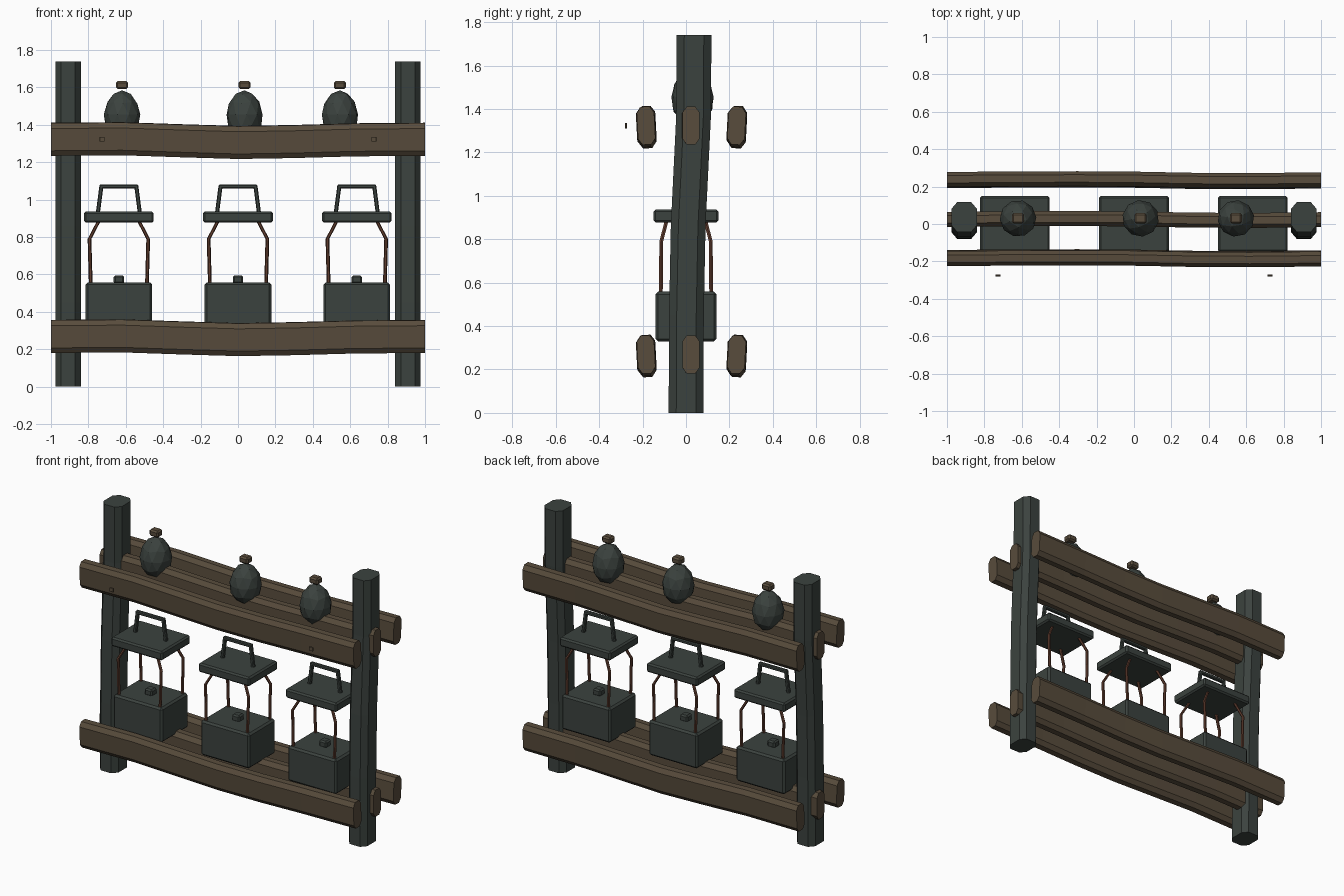
import bpy
import bmesh
import math
from mathutils import Vector, Matrix

cube = bpy.data.objects.get("Cube")
if cube:
    bpy.data.objects.remove(cube, do_unlink=True)


def material(name, rgb):
    m = bpy.data.materials.new(name)
    m.use_nodes = True
    m.diffuse_color = (*rgb, 1)
    m.node_tree.nodes["Principled BSDF"].inputs["Base Color"].default_value = (*rgb, 1)
    return m


IRON = material("dark green iron", (0.044, 0.055, 0.049))
WOOD = material("brown wood", (0.098, 0.072, 0.045))
RUST = material("rusty copper", (0.115, 0.045, 0.027))


def finish(bm, name, mat):
    bmesh.ops.recalc_face_normals(bm, faces=bm.faces)
    mesh = bpy.data.meshes.new(name)
    bm.to_mesh(mesh)
    bm.free()
    mesh.materials.append(mat)
    obj = bpy.data.objects.new(name, mesh)
    bpy.context.collection.objects.link(obj)
    return obj


def box(name, centre, size, bevel, mat):
    bm = bmesh.new()
    bmesh.ops.create_cube(bm, size=1)
    bmesh.ops.scale(bm, vec=size, verts=bm.verts)
    bmesh.ops.bevel(bm, geom=bm.edges[:], offset=bevel, segments=1, affect='EDGES')
    bmesh.ops.translate(bm, vec=centre, verts=bm.verts)
    return finish(bm, name, mat)


def chamfered(w, h, cw, ch):
    """Eight-sided outline of a timber with cut corners."""
    a, b = w / 2, h / 2
    return [(a, b - ch), (a - cw, b), (cw - a, b), (-a, b - ch),
            (-a, ch - b), (cw - a, -b), (a - cw, -b), (a, ch - b)]


def loft(name, path, section, u, v, mat):
    """Carry one section, spanned by axes u and v, along a list of points."""
    bm = bmesh.new()
    rings = [[bm.verts.new(Vector(p) + u * a + v * b) for a, b in section] for p in path]
    n = len(section)
    for r0, r1 in zip(rings, rings[1:]):
        for i in range(n):
            j = (i + 1) % n
            bm.faces.new((r0[i], r0[j], r1[j], r1[i]))
    bm.faces.new(rings[0])
    bm.faces.new(rings[-1])
    return finish(bm, name, mat)


X, Y, Z = Vector((1, 0, 0)), Vector((0, 1, 0)), Vector((0, 0, 1))

# Posts, leaning gently backwards
for side, word in ((-1, "right"), (1, "left")):
    bow = [(0, 0), (0.45, 0.002), (0.86, 0.01), (1.37, 0.035), (1.74, 0.037)]
    loft(word + "_post", [(side * 0.908, y, z) for z, y in bow],
         chamfered(0.135, 0.16, 0.03, 0.035), X, Y, IRON)

# Sagging rails, three per level
sag = [(-1, 0, 0), (-0.62, 0.003, 0.003), (-0.3, 0.004, -0.008), (0, 0.002, -0.017),
       (0.3, -0.004, -0.012), (0.62, -0.006, -0.003), (1, -0.002, 0)]
tilt = Matrix.Rotation(math.radians(3), 3, 'X')
for level, height in (("lower", 0.269), ("upper", 1.323)):
    for word, depth, turn in (("front", -0.182, tilt), ("middle", 0.025, Matrix.Identity(3)),
                              ("back", 0.235, tilt.transposed())):
        loft(f"{level}_{word}_rail", [(x, depth + dy, height + dz) for x, dy, dz in sag],
             chamfered(0.08, 0.175, 0.02, 0.028), turn @ Y, turn @ Z, WOOD)

# Lanterns: base, burner, four bent rods, lid and handle
rod = [(0.01 * math.cos(a), 0.01 * math.sin(a)) for a in (k * math.pi / 3 for k in range(6))]
for number, cx in enumerate((-0.637, 0, 0.635), 1):
    tag = f"lantern_{number}_"
    box(tag + "base", (cx, 0, 0.443), (0.356, 0.28, 0.23), 0.012, IRON)
    box(tag + "burner", (cx, 0, 0.573), (0.056, 0.056, 0.045), 0.009, IRON)
    box(tag + "lid", (cx, 0, 0.907), (0.373, 0.3, 0.06), 0.01, IRON)
    for sx in (-1, 1):
        for sy in (-1, 1):
            loft(tag + "rod", [(cx + sx * a, sy * b, z) for a, b, z in
                               ((0.15, 0.116, 0.54), (0.157, 0.114, 0.79), (0.105, 0.088, 0.89))],
                 rod, X, Y, RUST)
        loft(tag + "handle_side", [(cx + sx * 0.112, 0, 0.93), (cx + sx * 0.093, 0, 1.075)],
             chamfered(0.022, 0.024, 0.005, 0.005), X, Y, IRON)
    box(tag + "handle_bar", (cx, 0, 1.07), (0.208, 0.024, 0.022), 0.005, IRON)

# Egg-shaped flasks with wooden stoppers
for number, cx in enumerate((-0.62, 0.035, 0.545), 1):
    bm = bmesh.new()
    bmesh.ops.create_icosphere(bm, subdivisions=2, radius=1)
    for v in bm.verts:
        v.co.xy *= 1 - 0.08 * v.co.z
    place = (Matrix.Translation((cx, 0.03, 1.455)) @ Matrix.Rotation(number, 4, 'Z')
             @ Matrix.Diagonal((0.098, 0.098, 0.13, 1)))
    bm.transform(place)
    finish(bm, f"flask_{number}", IRON)
    box(f"flask_{number}_stopper", (cx, 0.03, 1.613), (0.066, 0.056, 0.044), 0.01, WOOD)

# Pegs in front of the upper rail
for side, word in ((-1, "right"), (1, "left")):
    box(word + "_peg", (side * 0.727, -0.276, 1.323), (0.028, 0.01, 0.026), 0.002, WOOD)
